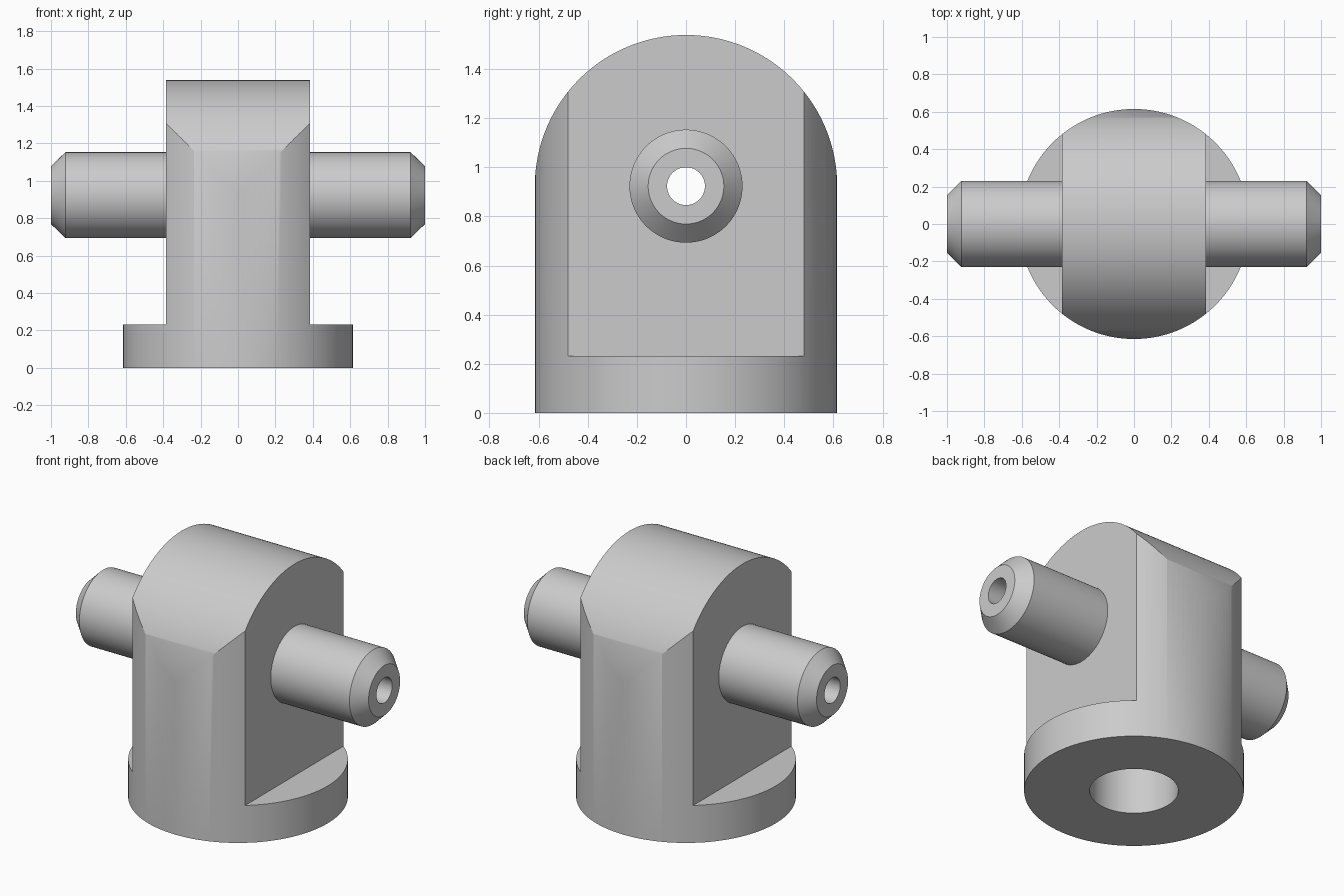
import bpy, bmesh, math
from mathutils import Matrix

cube = bpy.data.objects.get("Cube")
if cube:
    bpy.data.objects.remove(cube, do_unlink=True)

R = 0.615        # body radius
AXIS_Z = 0.923   # height of the pin axis
FLAT_X = 0.385   # half distance between the side flats
BASE_Z = 0.231   # thickness of the base flange
BORE = 0.077     # bore radius through the pins
SEG = 128

steel = bpy.data.materials.new("plain grey steel")
steel.use_nodes = True
grey = (0.6, 0.6, 0.6, 1)
steel.diffuse_color = grey
steel.node_tree.nodes["Principled BSDF"].inputs["Base Color"].default_value = grey


def add_object(name, bm):
    bmesh.ops.recalc_face_normals(bm, faces=bm.faces)
    mesh = bpy.data.meshes.new(name)
    bm.to_mesh(mesh)
    bm.free()
    mesh.materials.append(steel)
    obj = bpy.data.objects.new(name, mesh)
    bpy.context.collection.objects.link(obj)
    return obj


def cylinder(name, radius, length, center, along_x=False):
    bm = bmesh.new()
    m = Matrix.Translation(center)
    if along_x:
        m = m @ Matrix.Rotation(math.pi / 2, 4, 'Y')
    bmesh.ops.create_cone(bm, cap_ends=True, segments=SEG, radius1=radius,
                          radius2=radius, depth=length, matrix=m)
    return add_object(name, bm)


def box(name, size, center):
    bm = bmesh.new()
    m = Matrix.Translation(center) @ Matrix.Diagonal((*size, 1))
    bmesh.ops.create_cube(bm, size=1, matrix=m)
    return add_object(name, bm)


def prism_x(name, outline, half):
    """Extrude a (y, z) outline along x."""
    bm = bmesh.new()
    face = bm.faces.new([bm.verts.new((-half, y, z)) for y, z in outline])
    out = bmesh.ops.extrude_face_region(bm, geom=[face])
    moved = [v for v in out["geom"] if isinstance(v, bmesh.types.BMVert)]
    bmesh.ops.translate(bm, vec=(2 * half, 0, 0), verts=moved)
    return add_object(name, bm)


def lathe_x(name, profile, side):
    """Revolve an (x, radius) profile about the pin axis."""
    bm = bmesh.new()
    rings = []
    for x, r in profile:
        rings.append([bm.verts.new((side * x, r * math.cos(a), AXIS_Z + r * math.sin(a)))
                      for a in (2 * math.pi * i / SEG for i in range(SEG))])
    for a, b in zip(rings, rings[1:]):
        for i in range(SEG):
            j = (i + 1) % SEG
            bm.faces.new((a[i], a[j], b[j], b[i]))
    return add_object(name, bm)


def cut(obj, tool, operation='DIFFERENCE'):
    tool.hide_render = True
    mod = obj.modifiers.new(tool.name, 'BOOLEAN')
    mod.operation = operation
    mod.solver = 'EXACT'
    mod.object = tool
    bpy.context.view_layer.objects.active = obj
    bpy.ops.object.modifier_apply(modifier=mod.name)
    bpy.data.objects.remove(tool, do_unlink=True)


# Upright round body, rounded over the top about the pin axis
body = cylinder("body", R, 2, (0, 0, 1))
arc = R + 0.0004
outline = [(-0.8, AXIS_Z), (-0.8, -0.2), (0.8, -0.2), (0.8, AXIS_Z)]
outline += [(arc * math.cos(math.pi * i / SEG), AXIS_Z + arc * math.sin(math.pi * i / SEG))
            for i in range(SEG + 1)]
cut(body, prism_x("rounded_top", outline, 0.9), 'INTERSECT')

# Side flats above the base flange
for side in (-1, 1):
    cut(body, box("side_flat", (1, 2, 2), (side * (FLAT_X + 0.5), 0, BASE_Z + 1)))

# Blind hole in the underside and the bore along the pin axis
cut(body, cylinder("bottom_hole", 0.248, 1.54, (0, 0, 0)))
cut(body, cylinder("cross_bore", BORE, 2, (0, 0, AXIS_Z), along_x=True))

# Hollow pins with chamfered ends
pin = [(FLAT_X, 0.23), (0.923, 0.23), (1, 0.154), (1, BORE), (FLAT_X, BORE)]
parts = [body, lathe_x("left_pin", pin, 1), lathe_x("right_pin", pin, -1)]

# Smooth round faces, sharp edges
bpy.ops.object.select_all(action='DESELECT')
for obj in parts:
    obj.select_set(True)
bpy.context.view_layer.objects.active = body
bpy.ops.object.shade_smooth_by_angle(angle=math.radians(30))
